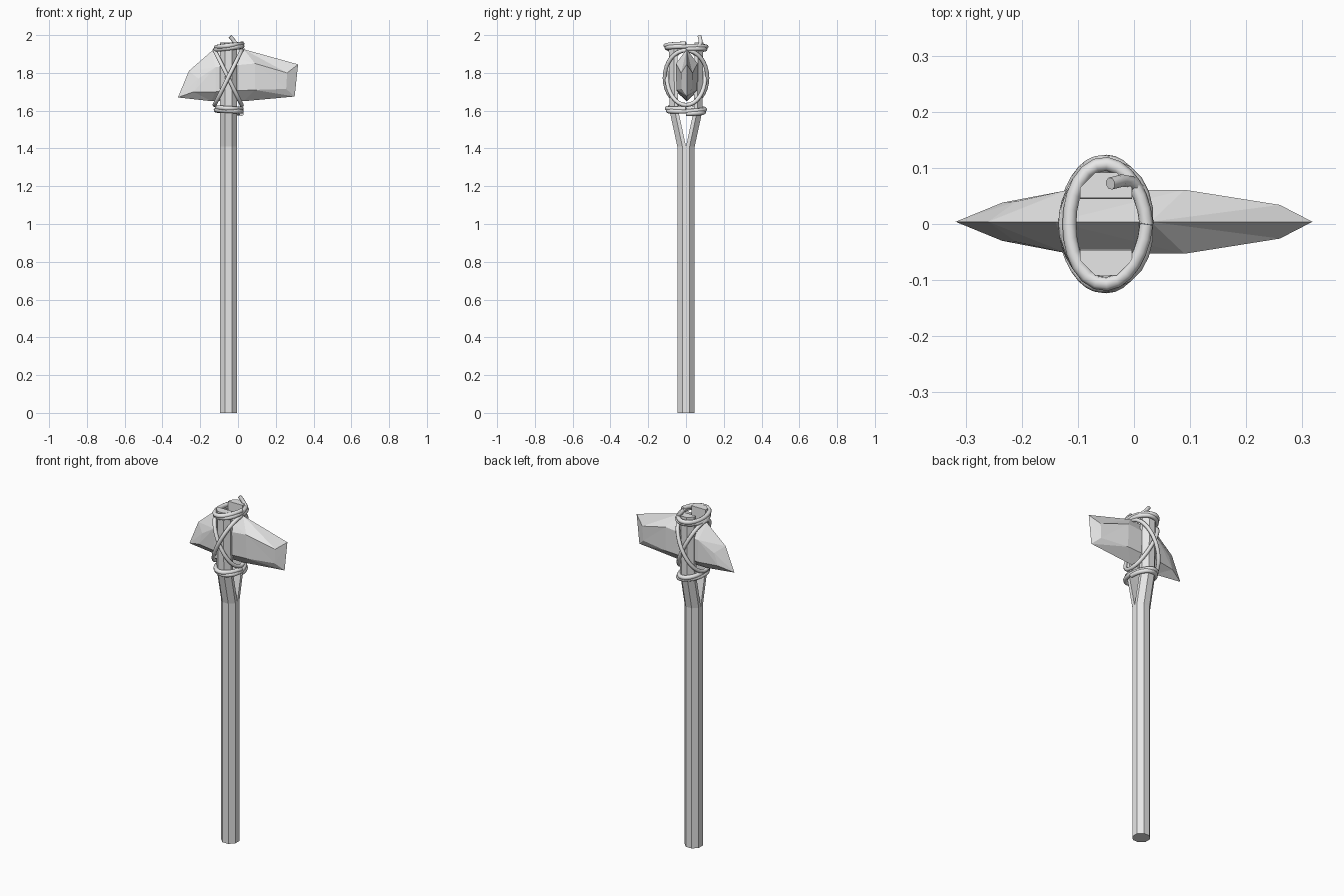
import bpy, bmesh
from math import sin, cos, pi, radians
from mathutils import Vector

old = bpy.data.objects.get("Cube")
if old:
    bpy.data.objects.remove(old, do_unlink=True)

grey = bpy.data.materials.new("plain grey")
grey.use_nodes = True
grey.diffuse_color = (0.8, 0.8, 0.8, 1)
grey.node_tree.nodes["Principled BSDF"].inputs["Base Color"].default_value = (0.8, 0.8, 0.8, 1)

AXIS_X = -0.05  # centre line of the handle


def add_object(name, data):
    obj = bpy.data.objects.new(name, data)
    bpy.context.collection.objects.link(obj)
    data.materials.append(grey)
    return obj


def finish_mesh(name, bm):
    bmesh.ops.recalc_face_normals(bm, faces=bm.faces)
    mesh = bpy.data.meshes.new(name)
    bm.to_mesh(mesh)
    bm.free()
    return add_object(name, mesh)


# Forked handle: half an octagon lofted upward, then mirrored front to back
flat = 0.046
corner = flat / cos(pi / 8)
section = [(flat, 0)]
section += [(corner * cos(radians(a)), corner * sin(radians(a))) for a in (22.5, 67.5, 112.5, 157.5)]
section += [(-flat, 0)]
bm = bmesh.new()
rings = []
for z, spread in ((0, 0), (1.41, 0), (1.6, 0.041), (1.96, 0.046)):
    rings.append([bm.verts.new((AXIS_X + x, y + spread, z)) for x, y in section])
for level, (low, high) in enumerate(zip(rings, rings[1:])):
    sides = 5 if level == 0 else 6  # the shaft has no inner wall
    for i in range(sides):
        j = (i + 1) % 6
        bm.faces.new((low[i], low[j], high[j], high[i]))
bm.faces.new(rings[0])
bm.faces.new(rings[-1])
handle = finish_mesh("forked_handle", bm)
mirror = handle.modifiers.new("Mirror", "MIRROR")
mirror.use_axis = (False, True, False)
mirror.use_clip = True

# Chipped stone head: a sharp rim with a smaller raised ring on each side
rim = [(-0.318, 1.67), (-0.26, 1.81), (-0.14, 1.915), (0.03, 1.925),
       (0.318, 1.845), (0.3, 1.675), (0.03, 1.65), (-0.14, 1.65)]
raised = [(-0.235, 1.7, 0.034), (-0.21, 1.77, 0.036), (-0.12, 1.83, 0.056), (0.09, 1.85, 0.057),
          (0.26, 1.8, 0.03), (0.255, 1.715, 0.028), (0.09, 1.71, 0.055), (-0.12, 1.7, 0.055)]
mid_y = 0.004
bm = bmesh.new()
edge = [bm.verts.new((x, mid_y, z)) for x, z in rim]
for side in (-1, 1):
    ring = [bm.verts.new((x, mid_y + side * y, z)) for x, z, y in raised]
    for i in range(8):
        j = (i + 1) % 8
        bm.faces.new((edge[i], edge[j], ring[j]))
        bm.faces.new((edge[i], ring[j], ring[i]))
    for i, j, k, m in ((0, 1, 2, 7), (2, 3, 6, 7), (3, 4, 5, 6)):
        bm.faces.new((ring[i], ring[j], ring[k]))
        bm.faces.new((ring[i], ring[k], ring[m]))
finish_mesh("stone_head", bm)


def rope(name, points, closed=False, radius=0.0125):
    curve = bpy.data.curves.new(name, "CURVE")
    curve.dimensions = "3D"
    curve.bevel_depth = radius
    curve.bevel_resolution = 2
    curve.use_fill_caps = True
    spline = curve.splines.new("POLY")
    spline.points.add(len(points) - 1)
    for p, co in zip(spline.points, points):
        p.co = (*co, 1)
    spline.use_cyclic_u = closed
    spline.use_smooth = True
    return add_object(name, curve)


# Double wraps around the prongs, below and above the head
def wrap(name, z, rx, ry, lean):
    pts = []
    for i in range(49):
        t = i / 24 * 2 * pi
        grow = 1 + 0.04 * sin(t * 2.5)
        pts.append((AXIS_X + 0.002 + rx * grow * cos(t), ry * grow * sin(t),
                    z + 0.026 * (i / 48 - 0.5) + lean * cos(t)))
    return rope(name, pts)


wrap("lower_wrap", 1.603, 0.066, 0.097, -0.006)
wrap("upper_wrap", 1.935, 0.07, 0.104, 0.006)

# Two tilted loops crossing on the front and back of the prongs
for name, tilt in (("cross_loop_rising", 1), ("cross_loop_falling", -1)):
    pts = []
    for i in range(32):
        t = i / 32 * 2 * pi
        pts.append((AXIS_X - 0.002 + 0.072 * cos(t), (0.107 + 0.006 * tilt) * sin(t),
                    1.775 + tilt * 0.145 * cos(t)))
    rope(name, pts, closed=True, radius=0.011)

# Loose rope end sticking up at the top
rope("rope_end", [(0.01, 0.06, 1.935), (-0.005, 0.075, 1.95), (-0.02, 0.078, 1.965),
                  (-0.03, 0.075, 1.98), (-0.042, 0.072, 1.993)], radius=0.011)
